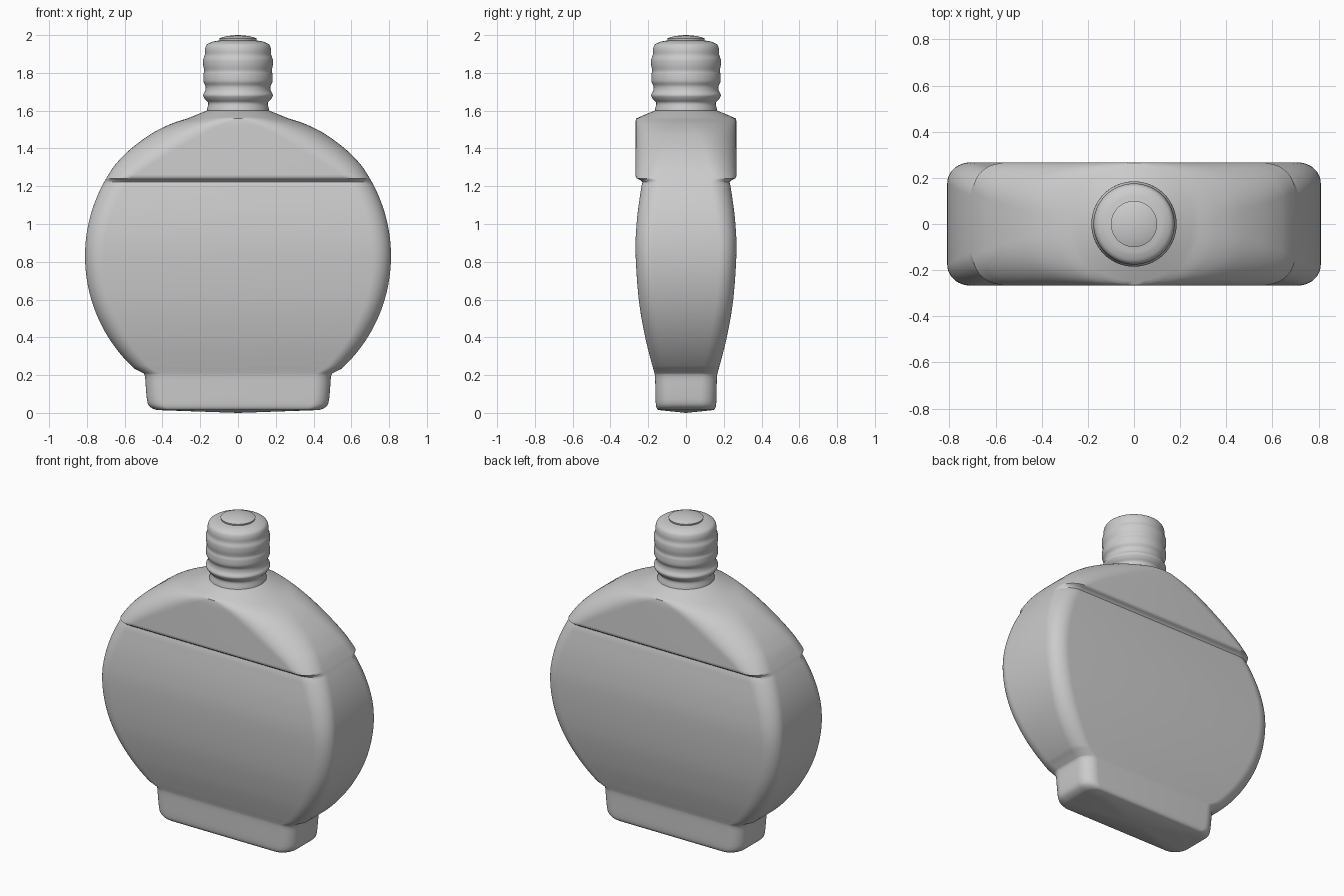
import bpy, bmesh, math
from math import sin, cos, pi, sqrt

if "Cube" in bpy.data.objects:
    bpy.data.objects.remove(bpy.data.objects["Cube"])


def smooth_path(keys, steps):
    """Catmull-Rom interpolation through rows of numbers."""
    out = []
    for i in range(len(keys) - 1):
        p0, p1 = keys[max(i - 1, 0)], keys[i]
        p2, p3 = keys[i + 1], keys[min(i + 2, len(keys) - 1)]
        for s in range(steps):
            t = s / steps
            out.append([0.5 * (2 * b + (c - a) * t + (2 * a - 5 * b + 4 * c - d) * t * t
                               + (3 * b - a - 3 * c + d) * t ** 3)
                        for a, b, c, d in zip(p0, p1, p2, p3)])
    return out + [list(keys[-1])]


def linear_path(keys, steps):
    out = []
    for a, b in zip(keys, keys[1:]):
        out += [[p + (q - p) * s / steps for p, q in zip(a, b)] for s in range(steps)]
    return out + [list(keys[-1])]


def rounded_ring(w, d, rx, ry, n=12):
    """Rounded rectangle with elliptical corners, half sizes w and d."""
    pts = []
    for k, (sx, sy) in enumerate([(1, 1), (-1, 1), (-1, -1), (1, -1)]):
        for i in range(n + 1):
            a = pi / 2 * (k + i / n)
            pts.append((sx * (w - rx) + rx * cos(a), sy * (d - ry) + ry * sin(a)))
    return pts


def loft(name, rings, z_bottom, z_top, angle):
    """Skin a stack of (z, points) rings and close both ends with fans."""
    bm = bmesh.new()
    rows = [[bm.verts.new((x, y, z)) for x, y in pts] for z, pts in rings]
    n = len(rows[0])
    for a, b in zip(rows, rows[1:]):
        for i in range(n):
            j = (i + 1) % n
            bm.faces.new((a[i], a[j], b[j], b[i]))
    lo, hi = bm.verts.new((0, 0, z_bottom)), bm.verts.new((0, 0, z_top))
    for i in range(n):
        j = (i + 1) % n
        bm.faces.new((lo, rows[0][j], rows[0][i]))
        bm.faces.new((hi, rows[-1][i], rows[-1][j]))
    mesh = bpy.data.meshes.new(name)
    bm.to_mesh(mesh)
    bm.free()
    ob = bpy.data.objects.new(name, mesh)
    bpy.context.collection.objects.link(ob)
    bpy.context.view_layer.objects.active = ob
    ob.select_set(True)
    bpy.ops.object.shade_smooth_by_angle(angle=math.radians(angle))
    ob.select_set(False)


def disc(z):
    return sqrt(0.81 ** 2 - (z - 0.83) ** 2)


# foot: z, half width, half depth, corner radii
foot = [(0.015, 0.43, 0.145, 0.07, 0.07), (0.025, 0.455, 0.155, 0.08, 0.08),
        (0.05, 0.478, 0.16, 0.085, 0.085), (0.12, 0.487, 0.162, 0.085, 0.085),
        (0.19, 0.492, 0.164, 0.085, 0.085), (0.21, 0.50, 0.167, 0.085, 0.085)]

# round belly up to the crease
belly = [(z, disc(z), d, r, r * 0.9) for z, d, r in smooth_path(
    [(0.235, 0.174, 0.09), (0.4, 0.216, 0.10), (0.6, 0.25, 0.10), (0.85, 0.267, 0.10),
     (1.03, 0.259, 0.11), (1.2, 0.236, 0.12)], 7)]

# crease, then shoulders whose flat front panel narrows to a point
crease = linear_path([(1.2, disc(1.2), 0.236, 0.12, 0.11), (1.222, disc(1.222), 0.230, 0.12, 0.11),
                      (1.232, disc(1.232), 0.240, 0.12, 0.11), (1.242, disc(1.242), 0.262, 0.12, 0.12),
                      (1.255, disc(1.255), 0.267, 0.14, 0.13)], 2)[1:]
shoulder = smooth_path([(1.255, 0.69, 0.267, 0.14, 0.13), (1.32, 0.645, 0.267, 0.19, 0.15),
                        (1.40, 0.565, 0.267, 0.245, 0.18), (1.48, 0.455, 0.267, 0.275, 0.21),
                        (1.53, 0.355, 0.267, 0.275, 0.24), (1.558, 0.27, 0.265, 0.265, 0.26)], 6)[1:]
collar = linear_path([(1.558, 0.27, 0.265, 0.265, 0.26), (1.58, 0.215, 0.215, 0.214, 0.213),
                      (1.60, 0.165, 0.165, 0.164, 0.164)], 3)[1:]
rows = smooth_path(foot, 3) + belly + crease + shoulder + collar
loft("bottle_body", [(r[0], rounded_ring(*r[1:])) for r in rows], 0.0, 1.60, 50)

# threaded neck with cap: radius, z
neck = smooth_path([(0.168, 1.585), (0.163, 1.61), (0.158, 1.64), (0.174, 1.66), (0.185, 1.682),
                    (0.174, 1.705), (0.172, 1.73), (0.183, 1.755), (0.183, 1.79), (0.179, 1.81),
                    (0.184, 1.84), (0.184, 1.87), (0.176, 1.895), (0.175, 1.925),
                    (0.165, 1.95), (0.135, 1.965), (0.11, 1.97), (0.098, 1.972)], 4)
# domed tip
neck += [(0.1, 1.982), (0.085, 1.988), (0.06, 1.994), (0.03, 1.9985)]
circle = [(cos(2 * pi * i / 64), sin(2 * pi * i / 64)) for i in range(64)]
loft("neck_and_cap", [(z, [(r * x, r * y) for x, y in circle]) for r, z in neck], 1.585, 2.0, 45)
